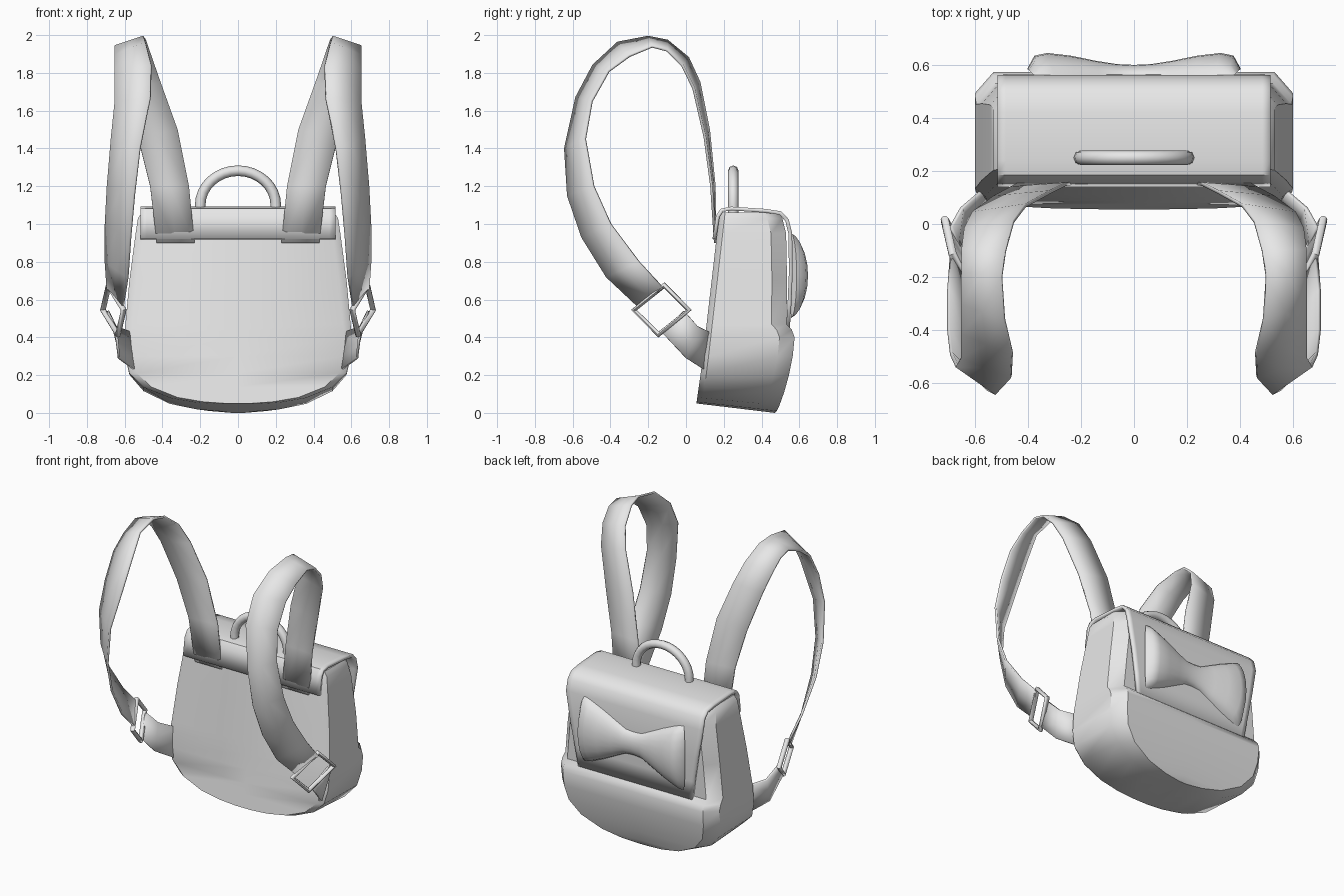
import bpy, bmesh, math
from mathutils import Vector

cube = bpy.data.objects.get("Cube")
if cube:
    bpy.data.objects.remove(cube, do_unlink=True)

grey = bpy.data.materials.new("light_grey_fabric")
grey.use_nodes = True
colour = (0.8, 0.8, 0.8, 1)
grey.diffuse_color = colour
grey.node_tree.nodes["Principled BSDF"].inputs["Base Color"].default_value = colour


def smooth(obj, angle):
    bpy.ops.object.select_all(action="DESELECT")
    obj.select_set(True)
    bpy.context.view_layer.objects.active = obj
    bpy.ops.object.shade_smooth_by_angle(angle=math.radians(angle))


def loft(name, rows, ring=False, caps=False, thickness=0, angle=35):
    """Skin a list of equal-length point rows."""
    bm = bmesh.new()
    verts = [[bm.verts.new(p) for p in row] for row in rows]
    count = len(rows[0])
    for a, b in zip(verts, verts[1:]):
        for i in range(count if ring else count - 1):
            j = (i + 1) % count
            bm.faces.new((a[i], a[j], b[j], b[i]))
    if caps:
        bm.faces.new(verts[0])
        bm.faces.new(verts[-1])
    bmesh.ops.recalc_face_normals(bm, faces=bm.faces)
    mesh = bpy.data.meshes.new(name)
    bm.to_mesh(mesh)
    bm.free()
    obj = bpy.data.objects.new(name, mesh)
    bpy.context.collection.objects.link(obj)
    mesh.materials.append(grey)
    if thickness:
        mod = obj.modifiers.new("thickness", "SOLIDIFY")
        mod.thickness = thickness
        mod.offset = 0
    smooth(obj, angle)
    return obj


def tube(name, points, radius, cyclic=False):
    """Round bar that follows a path."""
    curve = bpy.data.curves.new(name, "CURVE")
    curve.dimensions = "3D"
    curve.bevel_depth = radius
    curve.bevel_resolution = 2
    curve.use_fill_caps = True
    spline = curve.splines.new("POLY")
    spline.points.add(len(points) - 1)
    for p, co in zip(spline.points, points):
        p.co = (*co, 1)
    spline.use_cyclic_u = cyclic
    obj = bpy.data.objects.new(name, curve)
    bpy.context.collection.objects.link(obj)
    curve.materials.append(grey)
    bpy.ops.object.select_all(action="DESELECT")
    obj.select_set(True)
    bpy.context.view_layer.objects.active = obj
    bpy.ops.object.convert(target="MESH")
    smooth(bpy.context.object, 50)


# Bag body: height, half width, back depth; the front panel leans back
body_rows = []
for z, w, back in ((0, .1, .47), (.01, .22, .48), (.04, .36, .495), (.11, .5, .52),
                   (.2, .575, .545), (.3, .597, .565), (.4, .6, .575), (.44, .6, .56),
                   (.47, .596, .532), (.7, .575, .535), (.95, .542, .53),
                   (1.03, .53, .51), (1.06, .51, .49)):
    front = .055 + .115 * z
    half = [(0, front), (w - .04, front), (w, front + .03),
            (w, back - .08), (w - .07, back), (0, back)]
    section = half + [(-x, y) for x, y in half[-2:0:-1]]
    fade = max(0, 1 - z / .25)
    body_rows.append([(x, y, z + .05 * fade * (back - y) / (back - front))
                      for x, y in section])
loft("bag_body", body_rows, ring=True, caps=True, angle=40)

# Flap folded over the top and down the back
flap = ((.15, .92, .515), (.168, 1.04, .515), (.19, 1.073, .515), (.24, 1.082, .515),
        (.42, 1.07, .515), (.5, 1.058, .515), (.535, 1.02, .515), (.552, .95, .515),
        (.555, .75, .48), (.548, .58, .45), (.54, .45, .43))
loft("top_flap", [[(w * s, y, z) for s in (-1, -.94, 0, .94, 1)] for y, z, w in flap],
     thickness=.02, angle=45)

# Bow: half height and puff along its length
bow_half = ((0, .08, .045), (.06, .085, .048), (.13, .12, .06), (.22, .165, .08),
            (.3, .2, .09), (.345, .218, .08), (.37, .225, .03))
bow = [(-x, h, d) for x, h, d in bow_half[:0:-1]] + list(bow_half)
bow_rows = []
for x, h, puff in bow:
    row = []
    for i in range(11):
        a = math.pi * i / 10
        row.append((x * (1 + .09 * math.sin(a)), .556 + puff * math.sin(a),
                    .727 - h * math.cos(a)))
    bow_rows.append(row)
loft("bow", bow_rows, ring=True, caps=True, angle=50)

# Carry handle
arch = [(.2 * math.cos(math.pi * i / 16), .25, 1.1 + .182 * math.sin(math.pi * i / 16))
        for i in range(17)]
tube("carry_handle", [(.2, .25, 1.05)] + arch + [(-.2, .25, 1.05)], .028)

# Shoulder straps: the two edges of each twisting ribbon
upper = (((.23, .155, .9), (.43, .155, .9)), ((.26, .15, 1.2), (.465, .135, 1.2)),
         ((.32, .12, 1.5), (.53, .1, 1.46)), ((.41, .07, 1.75), (.61, .04, 1.72)),
         ((.455, .01, 1.88), (.64, -.02, 1.84)), ((.485, -.1, 1.97), (.65, -.1, 1.92)),
         ((.5, -.2, 1.99), (.65, -.18, 1.94)), ((.49, -.36, 1.96), (.65, -.3, 1.89)),
         ((.46, -.49, 1.84), (.65, -.41, 1.81)), ((.465, -.58, 1.67), (.65, -.5, 1.65)),
         ((.52, -.64, 1.4), (.67, -.535, 1.45)), ((.55, -.625, 1.15), (.69, -.49, 1.2)),
         ((.57, -.55, .93), (.7, -.4, 1)), ((.585, -.42, .72), (.7, -.25, .8)),
         ((.61, -.25, .56), (.69, -.12, .66)))
lower = (((.645, -.13, .43), (.69, -.01, .54)), ((.63, 0, .29), (.65, .06, .46)),
         ((.535, .11, .22), (.555, .14, .42)))


def ribbon(name, edges, side):
    rows = []
    for a, b in edges:
        a, b = Vector(a), Vector(b)
        rows.append([(p.x * side, p.y, p.z) for p in (a, a.lerp(b, .5), b)])
    loft(name, rows, thickness=.014, angle=45)


for label, side in (("left", 1), ("right", -1)):
    ribbon(label + "_shoulder_strap", upper, side)
    ribbon(label + "_lower_strap", lower, side)
    # Rectangular buckle that joins the two straps
    centre = Vector((.66, -.13, .545))
    across = Vector((.04, .08, .065))
    along = Vector((.015, .065, -.065))
    corners = [centre + across * u + along * v
               for u, v in ((-1, -1), (1, -1), (1, 1), (-1, 1))]
    tube(label + "_buckle", [(p.x * side, p.y, p.z) for p in corners], .016, True)
